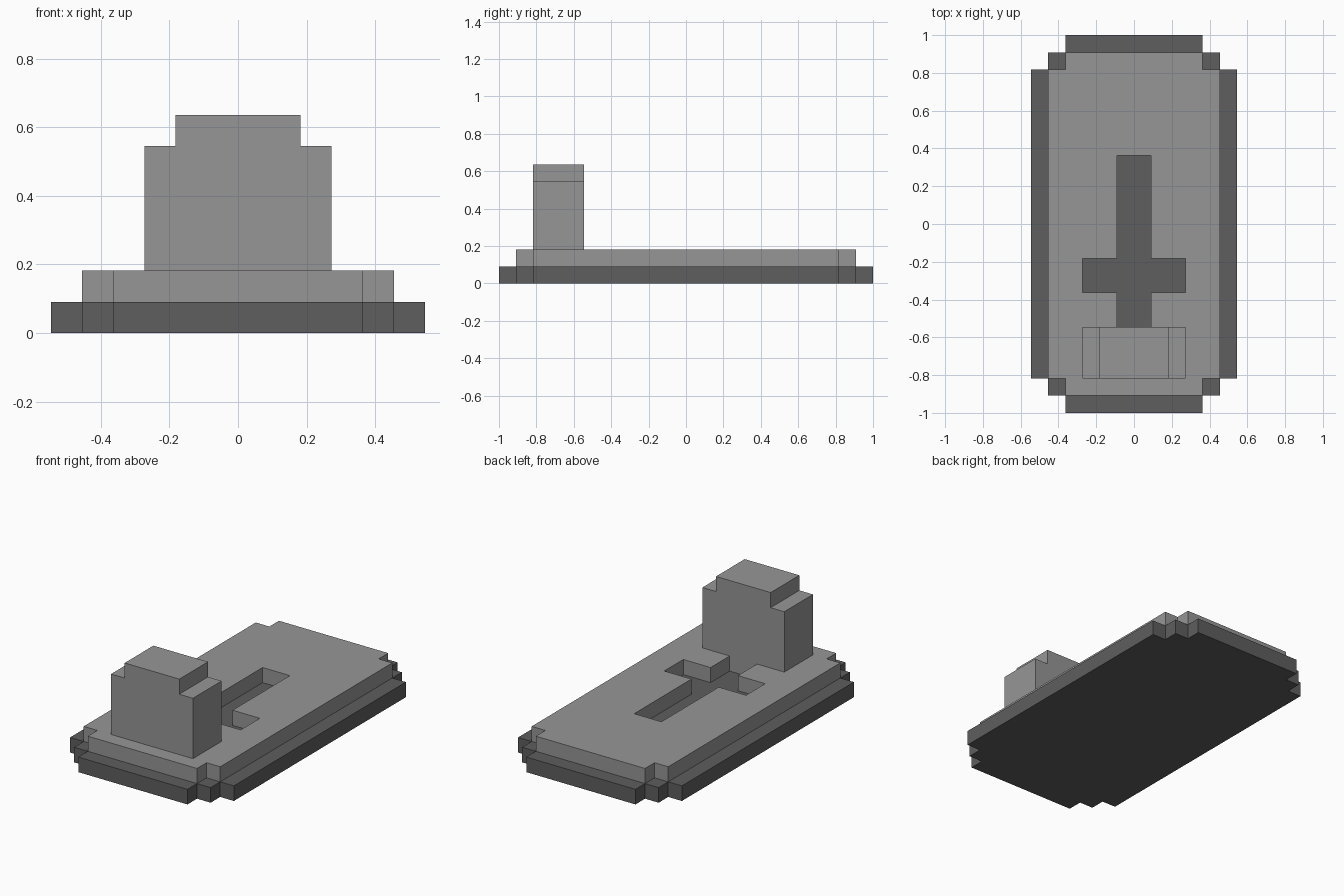
import bpy
import bmesh
from mathutils import Vector

default_cube = bpy.data.objects.get("Cube")
if default_cube:
    bpy.data.objects.remove(default_cube, do_unlink=True)

U = 1 / 11  # size of one block step


def make_material(name, grey):
    mat = bpy.data.materials.new(name)
    mat.use_nodes = True
    colour = (grey, grey, grey, 1)
    mat.diffuse_color = colour
    mat.node_tree.nodes["Principled BSDF"].inputs["Base Color"].default_value = colour
    return mat


def mirrored_solid(name, half_outline, to_point, extrude, mat):
    """Extrude the +x half of an outline and mirror it across x = 0."""
    bm = bmesh.new()
    face = bm.faces.new([bm.verts.new(Vector(to_point(a, b)) * U) for a, b in half_outline])
    result = bmesh.ops.extrude_face_region(bm, geom=[face], use_keep_orig=True)
    moved = [g for g in result["geom"] if isinstance(g, bmesh.types.BMVert)]
    bmesh.ops.translate(bm, verts=moved, vec=Vector(extrude) * U)
    bmesh.ops.recalc_face_normals(bm, faces=bm.faces)
    # Open the seam so that the two halves join into one shell
    seam = [f for f in bm.faces if all(abs(v.co.x) < 1e-6 for v in f.verts)]
    bmesh.ops.delete(bm, geom=seam, context="FACES")
    mesh = bpy.data.meshes.new(name)
    bm.to_mesh(mesh)
    bm.free()
    mesh.materials.append(mat)
    obj = bpy.data.objects.new(name, mesh)
    bpy.context.collection.objects.link(obj)
    mirror = obj.modifiers.new("Mirror", "MIRROR")
    mirror.use_axis[0] = True
    mirror.use_clip = True
    return obj


dark_stone = make_material("dark stone", 0.112)
light_stone = make_material("light stone", 0.305)

# Stepped-corner base plate
base_half = [(0, -11), (4, -11), (4, -10), (5, -10), (5, -9), (6, -9),
             (6, 9), (5, 9), (5, 10), (4, 10), (4, 11), (0, 11)]
mirrored_solid("base_plate", base_half, lambda x, y: (x, y, 0), (0, 0, 1), dark_stone)

# Upper slab, with a cross-shaped opening down to the base
slab_rim = [(0, -10), (4, -10), (4, -9), (5, -9), (5, 9), (4, 9), (4, 10), (0, 10)]
cross_edge = [(0, 4), (1, 4), (1, -2), (3, -2), (3, -4), (1, -4), (1, -6), (0, -6)]
mirrored_solid("upper_slab", slab_rim + cross_edge, lambda x, y: (x, y, 1), (0, 0, 1), light_stone)

# Headstone with stepped shoulders
headstone_half = [(0, 2), (3, 2), (3, 6), (2, 6), (2, 7), (0, 7)]
mirrored_solid("headstone", headstone_half, lambda x, z: (x, -9, z), (0, 3, 0), light_stone)
